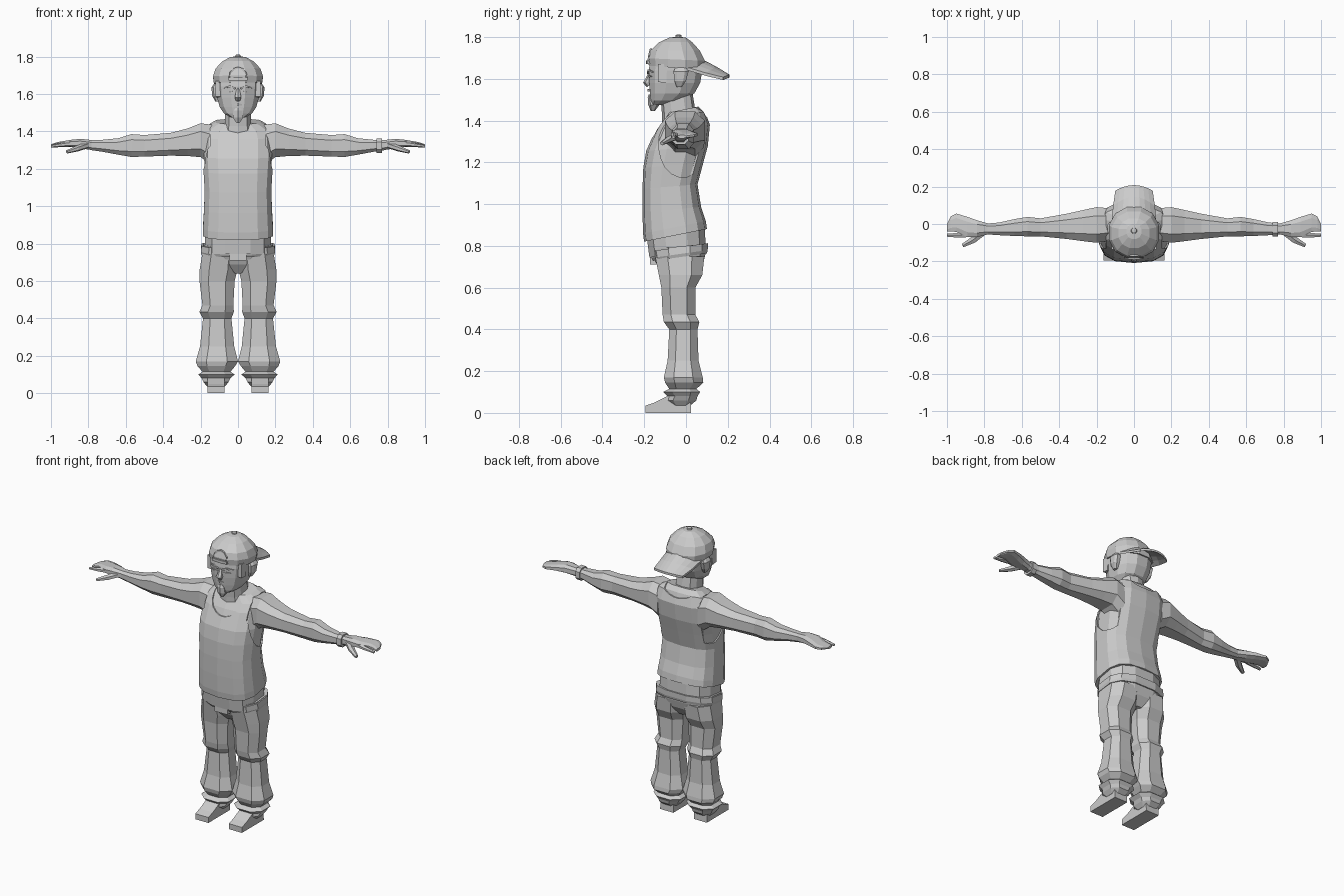
import bpy, bmesh, math
from mathutils import Vector

grey = bpy.data.materials.new("plain_grey")
grey.diffuse_color = (0.6, 0.6, 0.6, 1)


def finish(name, bm):
    bmesh.ops.remove_doubles(bm, verts=bm.verts, dist=0.0004)
    bmesh.ops.recalc_face_normals(bm, faces=bm.faces)
    mesh = bpy.data.meshes.new(name)
    bm.to_mesh(mesh)
    bm.free()
    mesh.materials.append(grey)
    ob = bpy.data.objects.new(name, mesh)
    bpy.context.collection.objects.link(ob)
    return ob


def skin_rings(name, rings):
    """Closed surface through rings of points."""
    bm = bmesh.new()
    loops = [[bm.verts.new(p) for p in r] for r in rings]
    n = len(loops[0])
    for a, b in zip(loops, loops[1:]):
        for i in range(n):
            j = (i + 1) % n
            bm.faces.new((a[i], a[j], b[j], b[i]))
    bm.faces.new(loops[0])
    bm.faces.new(loops[-1])
    return finish(name, bm)


def loft(name, rows, n=12, e=0.75, axis="z", side=1, shrink=0.0, tilt=lambda z: 0.0):
    """rows: (position, u0, u1, v0, v1); u,v = x,y for axis z and y,z for axis x."""
    rings = []
    for p, u0, u1, v0, v1 in rows:
        ring = []
        for k in range(n):
            a = 2 * math.pi * (k + 0.5) / n
            c, s = math.cos(a), math.sin(a)
            m = max(abs(math.cos(math.pi * (i + 0.5) / n * 2)) for i in range(n)) ** e
            u = (u0 + u1) / 2 + ((u1 - u0) / 2 - shrink) * math.copysign(abs(c) ** e, c) / m
            v = (v0 + v1) / 2 + ((v1 - v0) / 2 - shrink) * math.copysign(abs(s) ** e, s) / m
            if axis == "z":
                ring.append((side * u, v, p + tilt(p) * v))
            else:
                ring.append((side * p, u, v))
        rings.append(ring)
    return skin_rings(name, rings)


def tube(name, pts, radii, n=6, side=1, flat=1.0):
    """Tube through points, squashed in height by flat."""
    rings = []
    for i, p in enumerate(pts):
        d = Vector(pts[min(i + 1, len(pts) - 1)]) - Vector(pts[max(i - 1, 0)])
        d.normalize()
        ref = Vector((0, 0, 1)) if abs(d.z) < 0.9 else Vector((0, 1, 0))
        u = d.cross(ref).normalized()
        w = u.cross(d)
        ring = []
        for k in range(n):
            a = 2 * math.pi * (k + 0.5) / n
            q = Vector(p) + radii[i] * (math.cos(a) * u + flat * math.sin(a) * w)
            ring.append((side * q.x, q.y, q.z))
        rings.append(ring)
    return skin_rings(name, rings)


def prism(name, prof, x0, x1, side=1):
    """Side profile (y, z) extruded across x."""
    return skin_rings(name, [[(side * x, y, z) for y, z in prof] for x in (x0, x1)])


def cut(target, centre, size, axis):
    """Remove an elliptical hole; size is (half u, half v, half length)."""
    rows = [(-size[2], -size[0], size[0], -size[1], size[1]),
            (size[2], -size[0], size[0], -size[1], size[1])]
    cutter = loft("cutter", rows, n=20, e=0.95, axis="x")
    if axis == "y":
        cutter.rotation_euler = (0, 0, math.pi / 2)
    cutter.location = centre
    mod = target.modifiers.new("hole", "BOOLEAN")
    mod.operation, mod.object, mod.solver = "DIFFERENCE", cutter, "EXACT"
    bpy.context.view_layer.objects.active = target
    bpy.ops.object.modifier_apply(modifier=mod.name)
    bpy.data.objects.remove(cutter)


# Torso: skin underneath, tank top over it with neck and arm holes
torso = [(z, -w, w, f, b) for z, w, f, b in [
    (0.86, .188, -.198, .098), (0.90, .187, -.203, .092), (0.98, .182, -.206, .07),
    (1.09, .178, -.206, .053), (1.19, .184, -.202, .08), (1.27, .190, -.188, .102),
    (1.37, .188, -.142, .112), (1.425, .172, -.112, .09), (1.455, .12, -.09, .065)]]
lean = lambda z: 0.2 if z < 0.92 or z > 1.4 else 0.08
tank = loft("tank_top", torso, n=14, e=0.7, tilt=lean)
loft("chest", torso, n=14, e=0.7, shrink=0.008, tilt=lean)
cut(tank, (0, -.2, 1.435), (.105, .115, .17), "y")
cut(tank, (0, .1, 1.47), (.105, .055, .15), "y")
for s in (1, -1):
    cut(tank, (s * .245, -.015, 1.295), (.115, .165, .095), "x")
loft("waist", [(.77, -.176, .176, -.175, .095), (.87, -.176, .176, -.188, .09)], tilt=lambda z: .15)

# Trousers: hips, waistband and buckle
loft("hips", [(.65, -.04, .04, -.09, .045), (.70, -.15, .15, -.128, .08),
              (.745, -.19, .19, -.148, .092), (.80, -.188, .188, -.165, .1)],
     tilt=lambda z: .1)
loft("waistband", [(.75, -.194, .194, -.158, .1), (.765, -.199, .199, -.166, .104),
                   (.798, -.195, .195, -.172, .105)], tilt=lambda z: .14)
prism("buckle", [(-.172, .71), (-.172, .76), (-.14, .76), (-.14, .71)], -.045, .045)

leg = [(.75, .0, .19, -.148, .088), (.66, .003, .205, -.13, .078), (.60, .018, .206, -.118, .045),
       (.47, .025, .19, -.112, .045), (.435, .022, .207, -.106, .064), (.40, .035, .187, -.08, .055),
       (.25, .02, .203, -.088, .06), (.17, .0, .226, -.106, .08), (.145, .015, .217, -.1, .083),
       (.115, .04, .19, -.08, .05), (.10, .018, .212, -.11, .068), (.08, .04, .195, -.09, .055),
       (.06, .05, .185, -.1, .05), (.035, .07, .165, -.07, .02)]
arm = [(.14, -.09, .085, 1.22, 1.435), (.20, -.10, .09, 1.262, 1.443), (.27, -.092, .075, 1.268, 1.415),
       (.36, -.08, .055, 1.27, 1.392), (.50, -.066, .03, 1.265, 1.38), (.57, -.066, .038, 1.263, 1.385),
       (.64, -.064, .026, 1.275, 1.363), (.72, -.06, .008, 1.29, 1.355), (.79, -.055, .002, 1.30, 1.353)]
hand = [(.78, -.055, .003, 1.30, 1.353), (.84, -.07, .02, 1.308, 1.36), (.89, -.07, .038, 1.316, 1.355),
        (.95, -.042, .056, 1.32, 1.345), (.98, -.04, .04, 1.318, 1.338), (1.0, -.04, .0, 1.315, 1.33)]
shoe = [(-.195, 0), (-.195, .035), (-.15, .05), (-.09, .08), (.02, .10), (.025, 0)]

for s, tag in ((1, "left"), (-1, "right")):
    loft(tag + "_trouser_leg", leg, n=8, side=s, e=0.8)
    prism(tag + "_shoe", shoe, .072, .164, s)
    loft(tag + "_arm", arm, n=8, axis="x", side=s)
    loft(tag + "_hand", hand, n=8, axis="x", side=s)
    tube(tag + "_index_finger", [(.87, -.052, 1.335), (.94, -.06, 1.328), (1.0, -.06, 1.32)],
         [.02, .015, .009], side=s, flat=.8)
    tube(tag + "_thumb", [(.81, -.045, 1.325), (.86, -.085, 1.308), (.915, -.115, 1.29)],
         [.022, .02, .011], side=s, flat=.8)
    # Ear, sideburn, eye and brow
    loft(tag + "_ear", [(1.56, .10, .122, -.045, -.02), (1.59, .10, .138, -.055, .0),
                        (1.635, .10, .142, -.06, .012), (1.655, .10, .128, -.05, .0)], n=8, side=s)
    prism(tag + "_sideburn", [(-.135, 1.585), (-.135, 1.67), (-.09, 1.67), (-.095, 1.58)], .08, .119, s)
    tube(tag + "_brow", [(.015, -.182, 1.628), (.045, -.178, 1.64), (.08, -.158, 1.632)],
         [.007, .007, .004], n=4, side=s)
    tube(tag + "_eye", [(.022, -.178, 1.61), (.042, -.176, 1.612), (.065, -.164, 1.61)],
         [.003, .007, .003], n=4, side=s)
loft("wrist_band", [(.74, -.067, .012, 1.283, 1.362), (.77, -.067, .012, 1.285, 1.362)],
     n=8, axis="x")

# Neck and head
loft("neck", [(1.38, -.085, .085, -.11, .055), (1.45, -.07, .07, -.112, .04),
              (1.55, -.068, .068, -.12, .025)], n=10, tilt=lambda z: .2)
loft("head", [(1.475, -.04, .04, -.165, -.09), (1.495, -.075, .075, -.168, -.02),
              (1.53, -.098, .098, -.172, .04), (1.58, -.112, .112, -.176, .068),
              (1.64, -.118, .118, -.178, .078), (1.70, -.118, .118, -.17, .08)], n=12, e=.85)
tube("nose", [(0, -.17, 1.63), (0, -.178, 1.60), (0, -.186, 1.582), (0, -.176, 1.568)],
     [.008, .015, .02, .014], n=6)
tube("mouth", [(-.03, -.165, 1.54), (0, -.178, 1.545), (.03, -.165, 1.54)], [.004, .008, .004], n=4)
loft("goatee", [(1.445, -.008, .008, -.168, -.15), (1.475, -.028, .028, -.178, -.13),
                (1.51, -.024, .024, -.181, -.14), (1.525, -.012, .012, -.178, -.15)], n=6)

# Backwards cap: crown, button, strap opening and brim
loft("cap_crown", [(1.648, -.128, .128, -.178, .088), (1.69, -.134, .134, -.182, .09),
                   (1.735, -.12, .12, -.17, .066), (1.775, -.083, .083, -.128, .03),
                   (1.797, -.04, .04, -.08, .0), (1.801, -.008, .008, -.045, -.03)],
     n=12, e=.92, tilt=lambda z: max(0, (1.74 - z)) * -.9)
tube("cap_button", [(0, -.036, 1.795), (0, -.036, 1.808), (0, -.036, 1.812)], [.017, .015, .008], n=8)
arch = [(.047 * math.cos(a), -.18 + .012 * math.sin(a), 1.685 + .055 * math.sin(a))
        for a in [math.pi * k / 6 for k in range(7)]]
tube("cap_opening_rim", arch, [.007] * 7, n=4)
tube("cap_strap", [(-.05, -.178, 1.68), (0, -.183, 1.68), (.05, -.178, 1.68)], [.012] * 3, n=4)
bm = bmesh.new()
rows = []
for k in range(9):
    t = k / 4 - 1
    top = [(.12 * t, .085 - .08 * t * t, 1.69 - .035 * t * t),
           (.112 * t, .145 - .05 * t * t, 1.658 - .03 * t * t),
           (.1 * t, .208 - .03 * t * t, 1.62 - .012 * t * t)]
    rows.append([bm.verts.new(p) for p in top + [(x, y, z - .014) for x, y, z in reversed(top)]])
for a, b in zip(rows, rows[1:]):
    for i in range(6):
        j = (i + 1) % 6
        bm.faces.new((a[i], a[j], b[j], b[i]))
bm.faces.new(rows[0])
bm.faces.new(rows[-1])
finish("cap_brim", bm)
